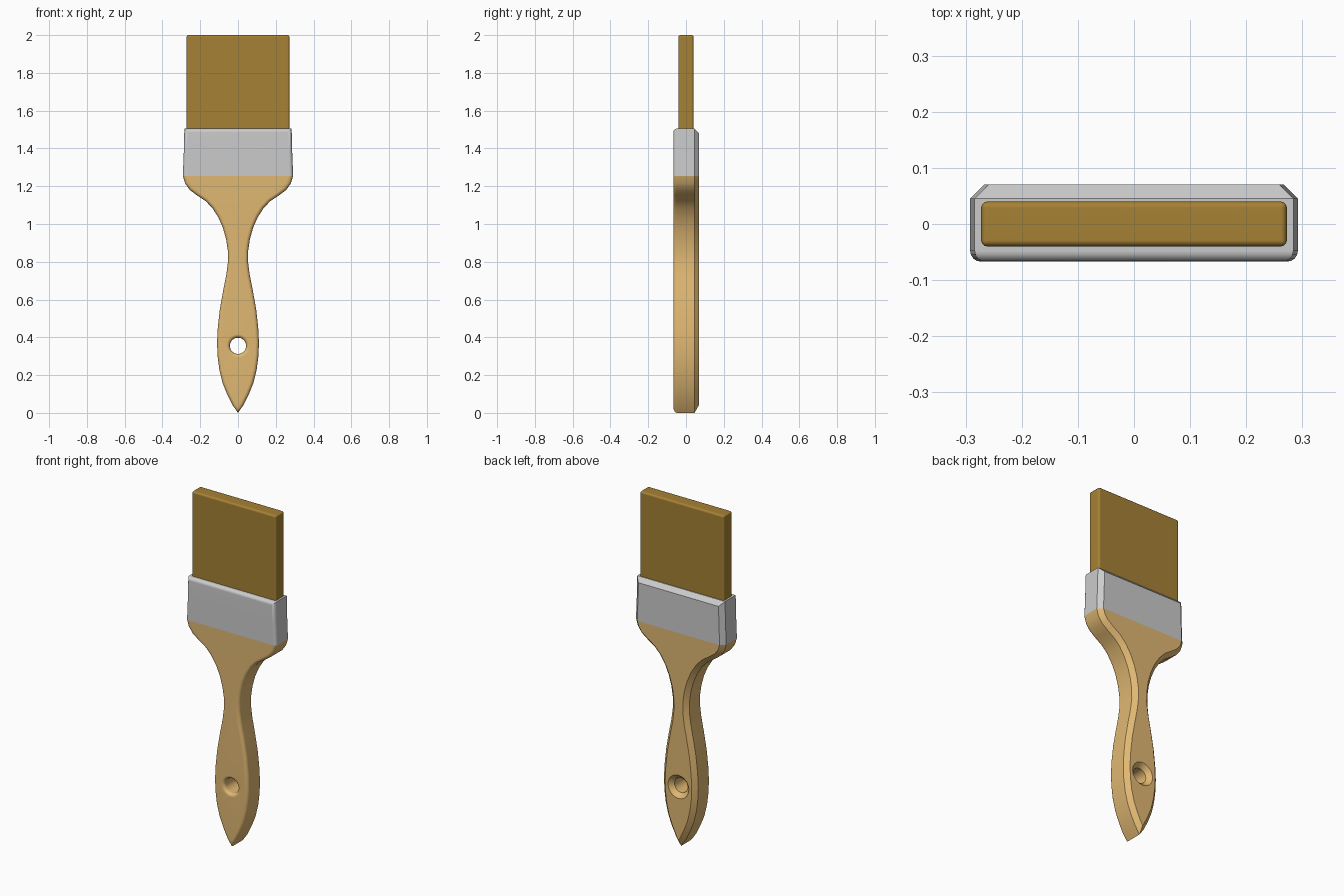
import bpy, bmesh, math
from mathutils import Vector

if "Cube" in bpy.data.objects:
    bpy.data.objects.remove(bpy.data.objects["Cube"])

SPLIT_Z = 1.255
FRONT, BACK, R, C = -0.067, 0.07, 0.019, 0.025


def material(name, rgb):
    m = bpy.data.materials.new(name)
    m.diffuse_color = (*rgb, 1)
    m.use_nodes = True
    m.node_tree.nodes["Principled BSDF"].inputs["Base Color"].default_value = m.diffuse_color
    return m


def finish(bm, name, mat=None):
    bmesh.ops.recalc_face_normals(bm, faces=bm.faces)
    me = bpy.data.meshes.new(name)
    bm.to_mesh(me)
    bm.free()
    ob = bpy.data.objects.new(name, me)
    bpy.context.collection.objects.link(ob)
    if mat:
        me.materials.append(mat)
    bpy.ops.object.select_all(action='DESELECT')
    ob.select_set(True)
    bpy.context.view_layer.objects.active = ob
    bpy.ops.object.shade_smooth_by_angle(angle=math.radians(35))
    wn = ob.modifiers.new("weighted_normals", 'WEIGHTED_NORMAL')
    wn.keep_sharp = True
    return ob


def inset(pts, d):
    """Mitred inset of a counter-clockwise outline."""
    out = []
    for i, p in enumerate(pts):
        a = (p - pts[i - 1]).normalized()
        b = (pts[(i + 1) % len(pts)] - p).normalized()
        na, nb = Vector((-a.y, a.x)), Vector((-b.y, b.x))
        out.append(p + (na + nb) * d / (1 + na.dot(nb)))
    return out


# Right half of the outline (x, z), mirrored to a closed loop
half = [(0.03, 0.043), (0.058, 0.1), (0.082, 0.16), (0.099, 0.23), (0.108, 0.30),
        (0.111, 0.37), (0.107, 0.45), (0.096, 0.55), (0.078, 0.65), (0.062, 0.73),
        (0.053, 0.80), (0.054, 0.86), (0.063, 0.92), (0.08, 0.98), (0.104, 1.035),
        (0.136, 1.085), (0.17, 1.12), (0.215, 1.15), (0.255, 1.18),
        (0.28, 1.215), (0.292, SPLIT_Z), (0.287, 1.38), (0.284, 1.505)]
outline = [Vector(p) for p in [(0, 0)] + half + [(-x, z) for x, z in reversed(half)]]
hole = [(math.cos(t * math.tau / 20), math.sin(t * math.tau / 20)) for t in range(20)]

# Edge section (inset, y): rounded front, plain chamfer at the back
section = [(R * (1 - math.sin(a)), FRONT + R * (1 - math.cos(a)))
           for a in (k * math.pi / 8 for k in range(5))]
section += [(0, BACK - C), (C, BACK)]


def skin(bm, rings):
    rows = [[bm.verts.new(p) for p in ring] for ring in rings]
    n = len(rows[0])
    for r0, r1 in zip(rows, rows[1:]):
        for i in range(n):
            j = (i + 1) % n
            bm.faces.new((r0[i], r0[j], r1[j], r1[i]))
    return [[bm.edges.get((row[i], row[(i + 1) % n])) for i in range(n)]
            for row in (rows[0], rows[-1])]


def body(name, mat, keep_top):
    bm = bmesh.new()
    outer = skin(bm, [[(p.x, y, p.y) for p in inset(outline, d)] for d, y in section])
    inner = skin(bm, [[((0.043 + d) * c, y, 0.355 + (0.043 + d) * s) for c, s in hole]
                      for d, y in section])
    for e0, e1 in zip(outer, inner):
        bmesh.ops.triangle_fill(bm, edges=e0 + e1, use_beauty=True)
    # Cut the shared body where the wood meets the metal
    bmesh.ops.bisect_plane(bm, geom=bm.verts[:] + bm.edges[:] + bm.faces[:], dist=1e-5,
                           plane_co=(0, 0, SPLIT_Z), plane_no=(0, 0, 1),
                           clear_inner=keep_top, clear_outer=not keep_top)
    return finish(bm, name, mat)


# Wooden handle and metal ferrule
body("handle", material("wood", (0.75, 0.48, 0.17)), False)
body("ferrule", None, True)

# Bristle block
bm = bmesh.new()
bmesh.ops.create_cube(bm, size=1)
for v in bm.verts:
    v.co = (v.co.x * 0.545, v.co.y * 0.08, 1.72 + v.co.z * 0.56)
bmesh.ops.bevel(bm, geom=bm.edges[:], offset=0.011, segments=3, profile=0.5,
                affect='EDGES')
finish(bm, "bristles", material("bristle", (0.38, 0.22, 0.035)))
